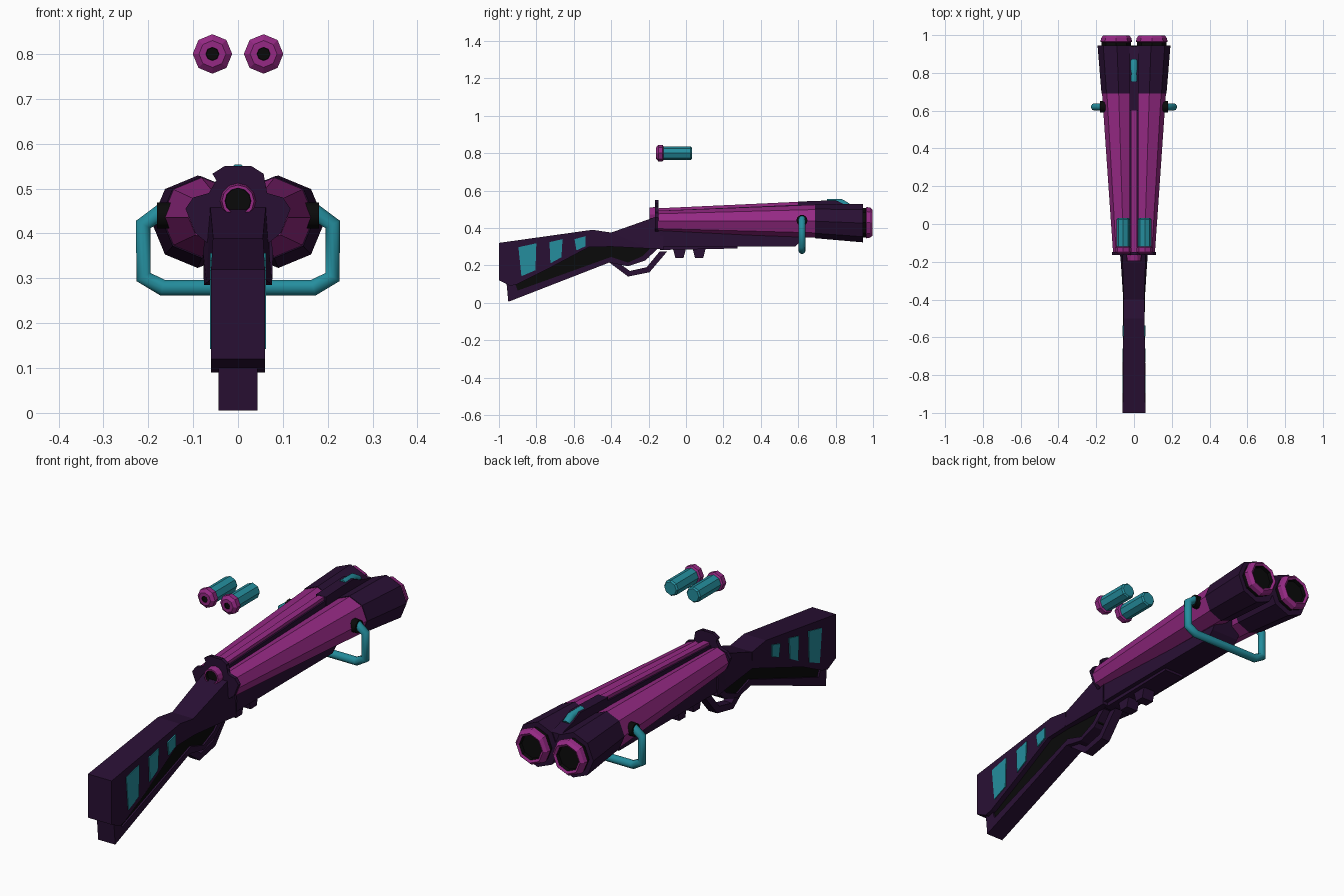
import bpy, bmesh
from math import cos, sin, pi

cube = bpy.data.objects.get("Cube")
if cube:
    bpy.data.objects.remove(cube)


def material(name, rgb):
    m = bpy.data.materials.new(name)
    m.use_nodes = True
    m.diffuse_color = (*rgb, 1)
    bsdf = next(n for n in m.node_tree.nodes if n.type == "BSDF_PRINCIPLED")
    bsdf.inputs["Base Color"].default_value = (*rgb, 1)
    return m


PINK = material("magenta", (0.30, 0.022, 0.23))
DARK = material("dark purple", (0.022, 0.005, 0.034))
CYAN = material("teal", (0.018, 0.27, 0.34))
BLACK = material("black", (0.003, 0.003, 0.003))
ALL = [PINK, DARK, CYAN, BLACK]


def finish(name, bm, mats):
    bmesh.ops.recalc_face_normals(bm, faces=bm.faces)
    mesh = bpy.data.meshes.new(name)
    bm.to_mesh(mesh)
    bm.free()
    for m in mats:
        mesh.materials.append(m)
    ob = bpy.data.objects.new(name, mesh)
    bpy.context.collection.objects.link(ob)
    return ob


def loft(bm, a, b):
    """Bridge two matching vertex rings with quads."""
    n = len(a)
    return [bm.faces.new((a[i], a[(i + 1) % n], b[(i + 1) % n], b[i])) for i in range(n)]


def slab(name, profile, mat, half=0.05):
    """Side profile of (y, z[, half width]) spread symmetrically across x."""
    bm = bmesh.new()
    rings = [[bm.verts.new((s * (p[2] if len(p) > 2 else half), p[0], p[1]))
              for p in profile] for s in (-1, 1)]
    caps = [bm.faces.new(r) for r in rings]
    loft(bm, *rings)
    bmesh.ops.triangulate(bm, faces=caps)
    return finish(name, bm, [mat])


def tube(name, stations, sides=8):
    """Rings along y given as (x, y, z, radius, material of next segment)."""
    bm = bmesh.new()
    rings = []
    for x, y, z, r, _ in stations:
        rings.append([bm.verts.new((x + r * cos(2 * pi * i / sides), y,
                                    z + r * sin(2 * pi * i / sides))) for i in range(sides)])
    for a, b, st in zip(rings, rings[1:], stations):
        for f in loft(bm, a, b):
            f.material_index = ALL.index(st[4])
    for ring, st in ((rings[0], stations[0]), (rings[-1], stations[-1])):
        bm.faces.new(ring).material_index = ALL.index(st[4])
    return finish(name, bm, ALL)


def pipe(name, points, radius, mat):
    c = bpy.data.curves.new(name, "CURVE")
    c.dimensions = "3D"
    c.bevel_depth, c.bevel_resolution, c.use_fill_caps = radius, 3, True
    s = c.splines.new("POLY")
    s.points.add(len(points) - 1)
    for p, co in zip(s.points, points):
        p.co = (*co, 1)
    c.materials.append(mat)
    ob = bpy.data.objects.new(name, c)
    bpy.context.collection.objects.link(ob)


# Stock: wide upper body, black recessed core, narrower lower rail
slab("stock_body", [(-1, .32), (-.5, .39, .056), (-.4, .375, .056), (-.4, .3, .058),
                    (-.52, .297, .056), (-.76, .17), (-.9, .1), (-.94, .09), (-1, .12)], DARK, .06)
slab("stock_core", [(-.93, .05), (-.93, .11), (-.76, .19), (-.52, .31), (-.17, .31),
                    (-.2, .24), (-.31, .21), (-.4, .22)], BLACK, .035)
slab("stock_rail", [(-.95, .005), (-.41, .215), (-.31, .195), (-.22, .225), (-.15, .29),
                    (-.19, .29), (-.23, .25), (-.31, .215), (-.4, .245), (-.9, .065),
                    (-.92, .12), (-.96, .11)], DARK, .043)

# Teal panels on both sides of the stock
panels = [[(-.896, .297), (-.8, .318), (-.805, .174), (-.88, .142)],
          [(-.73, .324), (-.66, .34), (-.666, .243), (-.725, .211)],
          [(-.596, .34), (-.537, .356), (-.537, .302), (-.586, .28)]]
for i, p in enumerate(panels):
    slab(f"stock_panel_{i + 1}", p, CYAN, .062)

# Receiver, trigger guard and fore-end
slab("receiver", [(-.4, .375, .054), (-.16, .46, .062), (-.12, .46, .062), (-.12, .36, .078),
                  (-.12, .285, .076), (-.2, .29, .07), (-.4, .3, .057)], DARK)
slab("trigger_guard", [(-.41, .215), (-.31, .14), (-.195, .163), (-.1, .275), (-.14, .275),
                       (-.21, .19), (-.3, .17), (-.37, .22)], DARK, .022)
slab("fore_end", [(-.14, .4), (.66, .4), (.62, .335), (.585, .302), (.27, .302), (-.14, .3)],
     DARK, .07)
slab("fore_end_base", [(-.14, .33), (.275, .33), (.275, .29), (-.1, .283), (-.14, .283)], DARK, .05)
for i, y in enumerate((-.035, .07)):
    slab(f"lug_{i + 1}", [(y - .035, .29), (y + .035, .29), (y + .022, .24), (y - .022, .24)],
         DARK, .03)

# Breech plate with notched top
half = [(.015, .53), (.03, .55), (.057, .533), (.045, .513), (.065, .49), (.1, .48),
        (.117, .455), (.095, .4), (.07, .38)]
outline = half + [(-x, z) for x, z in reversed(half)]
bm = bmesh.new()
rings = [[bm.verts.new((x, y, z)) for x, z in outline] for y in (-.165, -.148)]
caps = [bm.faces.new(r) for r in rings]
loft(bm, *rings)
bmesh.ops.triangulate(bm, faces=caps)
finish("breech_plate", bm, [DARK])
tube("breech_knob", [(0, -.18, .472, .028, BLACK), (0, -.195, .472, .029, PINK),
                     (0, -.195, .472, .036, PINK), (0, -.15, .472, .042, PINK)], 12)

# Barrels, mounts and floating shells, left and right
for side, s in (("left", 1), ("right", -1)):
    tube(f"{side}_barrel", [(s * .055, -.15, .436, .056, PINK), (s * .081, .69, .436, .088, DARK),
                            (s * .081, .69, .436, .091, DARK), (s * .09, .945, .426, .103, DARK),
                            (s * .094, .945, .428, .078, BLACK), (s * .094, .962, .428, .078, PINK),
                            (s * .094, .965, .428, .084, PINK), (s * .094, .985, .428, .08, PINK),
                            (s * .094, .998, .428, .068, PINK), (s * .094, .992, .428, .057, BLACK),
                            (s * .094, .975, .428, .055, BLACK)])
    pipe(f"{side}_handle_mount", [(s * .14, .62, .44), (s * .18, .62, .44)], .03, BLACK)
    x = s * .057
    tube(f"{side}_shell", [(x, -.156, .8, .014, BLACK), (x, -.16, .8, .015, PINK),
                           (x, -.16, .8, .03, PINK), (x, -.148, .8, .044, PINK),
                           (x, -.125, .8, .044, PINK), (x, -.12, .8, .036, CYAN),
                           (x, .025, .8, .036, CYAN), (x, .032, .8, .03, CYAN)])

# Top rib with dark base, front sight block and bead
slab("rib_base", [(-.15, .44), (-.15, .492), (.62, .525), (.62, .44)], DARK, .023)
slab("rib", [(-.15, .48), (-.15, .505), (.61, .54), (.61, .5)], PINK, .015)
slab("sight_block", [(.6, .46), (.6, .541), (.8, .548), (.85, .525), (.94, .5), (.94, .44)],
     DARK, .025)
pipe("front_sight", [(0, .755, .536), (0, .83, .536), (0, .865, .515)], .019, CYAN)

# Carrying handle looping under the barrels
loop = [(.165, .452), (.211, .42), (.211, .303), (.168, .279)]
path = [(x, .62, z) for x, z in loop]
pipe("carry_handle", path + [(-x, y, z) for x, y, z in reversed(path)], .019, CYAN)
